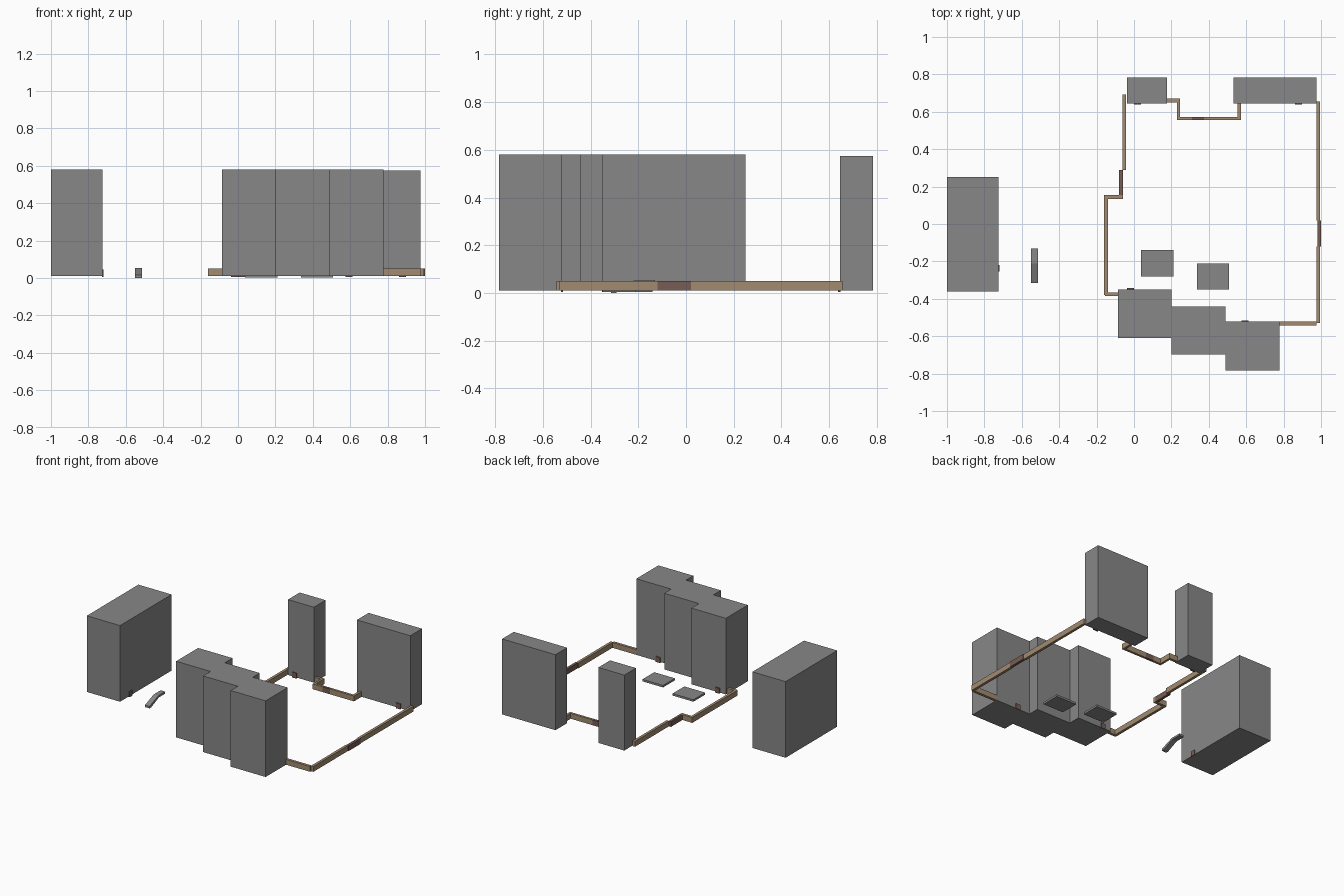
import bpy


def mat(name, rgb):
    m = bpy.data.materials.new(name)
    m.diffuse_color = (*rgb, 1)
    return m


GREY = mat("concrete_grey", (0.25, 0.245, 0.25))
TAN = mat("wall_tan", (0.36, 0.26, 0.16))
BROWN = mat("gate_brown", (0.18, 0.11, 0.09))


def mesh_object(name, verts, faces, m):
    me = bpy.data.meshes.new(name)
    me.from_pydata(verts, [], faces)
    me.materials.append(m)
    ob = bpy.data.objects.new(name, me)
    bpy.context.collection.objects.link(ob)
    return ob


def prism(name, profile, x0, x1, m):
    """Extrude a (y, z) profile, counter-clockwise, along x."""
    n = len(profile)
    verts = [(x, y, z) for x in (x0, x1) for y, z in profile]
    faces = [tuple(reversed(range(n))), tuple(range(n, 2 * n))]
    faces += [(i, (i + 1) % n, n + (i + 1) % n, n + i) for i in range(n)]
    return mesh_object(name, verts, faces, m)


def box(name, x0, x1, y0, y1, z0, z1, m):
    return prism(name, [(y0, z0), (y1, z0), (y1, z1), (y0, z1)], x0, x1, m)


# Apartment blocks
for i, (x0, x1, y0, y1, top) in enumerate([
        (-1.0, -0.725, -0.36, 0.25, 0.58),
        (-0.085, 0.2, -0.61, -0.35, 0.58),
        (0.2, 0.488, -0.698, -0.44, 0.58),
        (0.488, 0.777, -0.783, -0.522, 0.58),
        (-0.037, 0.177, 0.645, 0.783, 0.575),
        (0.533, 0.975, 0.645, 0.783, 0.575)]):
    box(f"block_{i + 1}", x0, x1, y0, y1, 0.01, top, GREY)

# Entrance doors, slightly proud of the blocks
for i, (x0, x1, y0, y1) in enumerate([
        (-0.727, -0.719, -0.255, -0.22),
        (-0.037, 0.0, -0.352, -0.343),
        (0.575, 0.612, -0.524, -0.515),
        (0.0, 0.037, 0.638, 0.647),
        (0.86, 0.897, 0.638, 0.647)]):
    box(f"door_{i + 1}", x0, x1, y0, y1, 0.005, 0.045, BROWN)

# Perimeter wall segments
for i, (x0, x1, y0, y1) in enumerate([
        (-0.062, -0.042, 0.29, 0.692),
        (-0.14, -0.06, 0.135, 0.155),
        (-0.16, -0.14, -0.38, 0.155),
        (-0.155, -0.085, -0.385, -0.365),
        (0.777, 0.975, -0.542, -0.522),
        (0.975, 0.995, -0.53, -0.12),
        (0.975, 0.995, 0.02, 0.655),
        (0.177, 0.247, 0.65, 0.67),
        (0.23, 0.247, 0.573, 0.65),
        (0.23, 0.31, 0.555, 0.573),
        (0.375, 0.572, 0.555, 0.573),
        (0.554, 0.572, 0.573, 0.645)]):
    box(f"wall_{i + 1}", x0, x1, y0, y1, 0.01, 0.05, TAN)

# Gates set in the wall
for i, (x0, x1, y0, y1) in enumerate([
        (-0.079, -0.06, 0.155, 0.29),
        (0.98, 1.0, -0.12, 0.02),
        (0.31, 0.375, 0.555, 0.573)]):
    box(f"gate_{i + 1}", x0, x1, y0, y1, 0.01, 0.05, BROWN)

# Courtyard pads
box("pad_1", 0.037, 0.21, -0.28, -0.14, 0.003, 0.018, GREY)
box("pad_2", 0.337, 0.508, -0.35, -0.21, 0.003, 0.018, GREY)

# Bent ramp slab
prism("ramp", [(-0.315, 0.0), (-0.295, 0.0), (-0.205, 0.04), (-0.13, 0.04),
               (-0.13, 0.055), (-0.21, 0.055), (-0.315, 0.015)],
      -0.55, -0.512, GREY)
